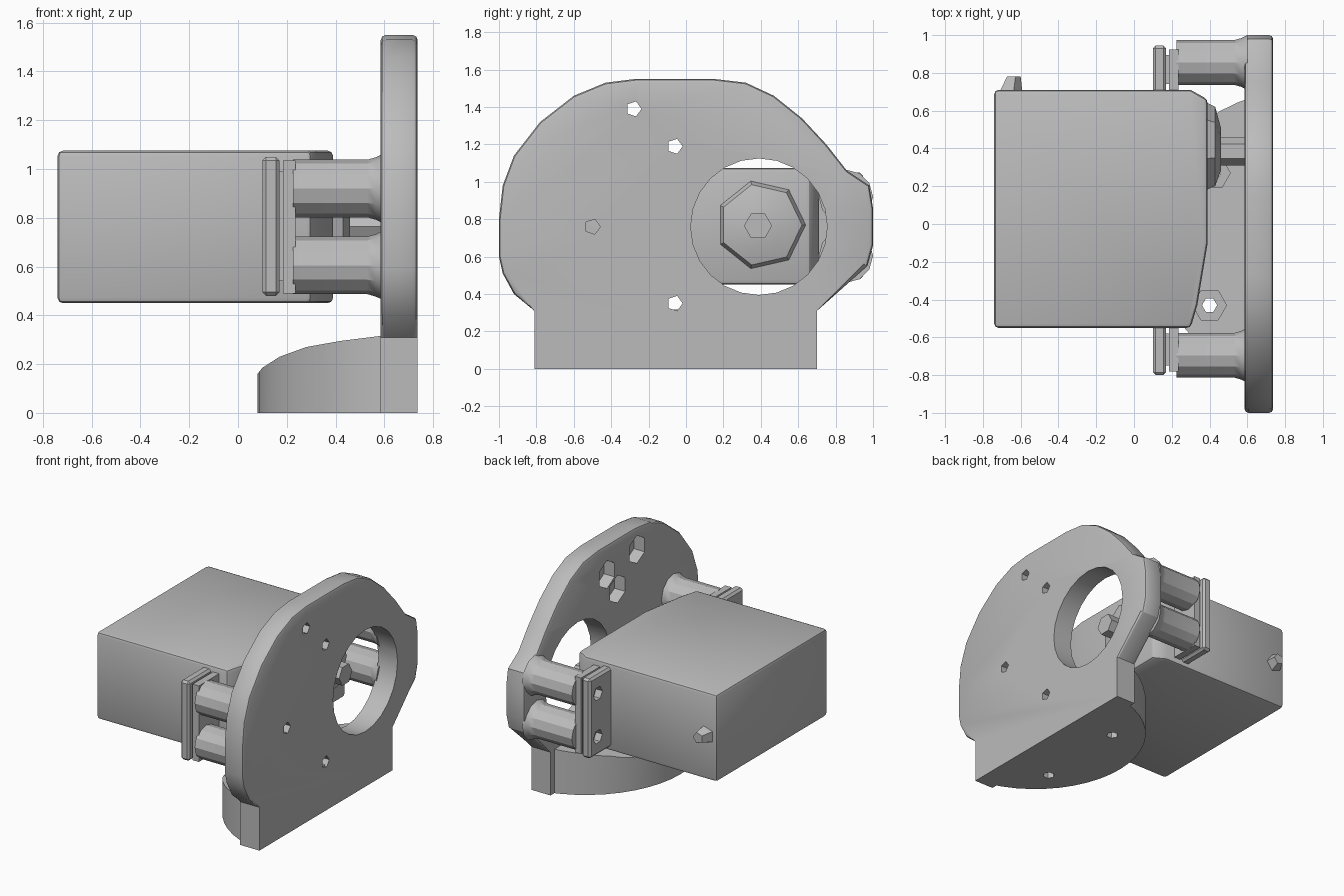
import bpy, bmesh, math
from mathutils import Vector

if "Cube" in bpy.data.objects:
    bpy.data.objects.remove(bpy.data.objects["Cube"])

grey = bpy.data.materials.new("plain_grey")
grey.use_nodes = True
COL = (0.5, 0.5, 0.5, 1)
grey.diffuse_color = COL
grey.node_tree.nodes["Principled BSDF"].inputs["Base Color"].default_value = COL

# How a profile point (a, b) and a depth d become a position, per extrusion axis
PLACE = {"x": lambda a, b, d: (d, a, b),
         "y": lambda a, b, d: (a, d, b),
         "z": lambda a, b, d: (a, b, d)}


def loft(name, rings, axis):
    """Closed solid through rings given as (points, depth)."""
    bm = bmesh.new()
    loops = [[bm.verts.new(PLACE[axis](a, b, d)) for a, b in pts] for pts, d in rings]
    n = len(loops[0])
    for low, high in zip(loops, loops[1:]):
        for i in range(n):
            j = (i + 1) % n
            bm.faces.new((low[i], low[j], high[j], high[i]))
    bm.faces.new(loops[0][::-1])
    bm.faces.new(loops[-1])
    bmesh.ops.recalc_face_normals(bm, faces=bm.faces)
    mesh = bpy.data.meshes.new(name)
    bm.to_mesh(mesh)
    bm.free()
    mesh.materials.append(grey)
    ob = bpy.data.objects.new(name, mesh)
    bpy.context.collection.objects.link(ob)
    return ob


def prism(name, pts, axis, lo, hi):
    return loft(name, [(pts, lo), (pts, hi)], axis)


def circle(a, b, r, n, turn=0.0):
    angles = [turn + math.tau * i / n for i in range(n)]
    return [(a + r * math.cos(t), b + r * math.sin(t)) for t in angles]


def rect(a0, a1, b0, b1):
    return [(a0, b0), (a1, b0), (a1, b1), (a0, b1)]


def apply_all(ob):
    bpy.ops.object.select_all(action="DESELECT")
    bpy.context.view_layer.objects.active = ob
    ob.select_set(True)
    for mod in list(ob.modifiers):
        bpy.ops.object.modifier_apply(modifier=mod.name)


def boolean(ob, cutter, operation="DIFFERENCE"):
    mod = ob.modifiers.new("cut", "BOOLEAN")
    mod.operation, mod.solver, mod.object = operation, "EXACT", cutter
    apply_all(ob)
    bpy.data.objects.remove(cutter)


def bevel(ob, width, rule=lambda e: True, segments=2):
    bm = bmesh.new()
    bm.from_mesh(ob.data)
    edges = [e for e in bm.edges if e.calc_face_angle(0) > 0.6 and rule(e)]
    bmesh.ops.bevel(bm, geom=edges, offset=width, segments=segments,
                    profile=0.5, affect="EDGES")
    bm.to_mesh(ob.data)
    bm.free()


def smooth(ob):
    apply_all(ob)
    bpy.ops.object.shade_smooth_by_angle(angle=math.radians(28))


# Upright mounting plate with a rounded outline
IN, OUT = 0.585, 0.737
outline = [(-0.81, 0), (0.70, 0), (0.70, 0.31), (0.97, 0.55), (1, 0.66), (1, 0.86),
           (0.98, 0.98), (0.86, 1.06), (0.75, 1.20), (0.62, 1.34), (0.47, 1.46),
           (0.32, 1.53), (0.15, 1.55), (-0.27, 1.55), (-0.43, 1.53), (-0.60, 1.46),
           (-0.78, 1.32), (-0.92, 1.14), (-0.98, 0.98), (-1, 0.80), (-1, 0.60),
           (-0.98, 0.51), (-0.92, 0.40), (-0.81, 0.31)]
plate = prism("mounting_plate", outline, "x", IN, OUT)
bevel(plate, 0.022, lambda e: min(v.co.z for v in e.verts) > 0.3
      and abs(e.verts[0].co.x - e.verts[1].co.x) < 0.01)
boolean(plate, prism("shaft_opening", circle(0.39, 0.76, 0.365, 24), "x", 0.4, 0.9))

# Screw holes with hexagonal nut pockets on the inner face
holes = [(-0.28, 1.39), (-0.06, 1.19), (-0.50, 0.76), (-0.06, 0.35)]
for y, z in holes:
    boolean(plate, prism("screw_hole", circle(y, z, 0.042, 5), "x", 0.4, 0.9))
for y, z in holes[:3] + [(0.06, 1.34)]:
    boolean(plate, prism("nut_pocket", circle(y, z, 0.1, 6, math.pi / 2), "x", 0.5, 0.67))
smooth(plate)

# Half-round foot whose top rises toward the plate
slope = [(0, 0), (0.72, 0), (0.72, 0.318), (0.58, 0.315), (0.42, 0.295),
         (0.28, 0.27), (0.17, 0.23), (0.10, 0.185), (0.08, 0.16), (0, 0.1)]
foot = prism("foot", slope, "y", -1, 1)
boolean(foot, prism("foot_outline", circle(0.835, -0.055, 0.755, 48), "z", -0.2, 0.6),
        "INTERSECT")
for x, y in [(0.40, -0.43), (0.42, 0.27)]:
    boolean(foot, prism("foot_hole", circle(x, y, 0.04, 6), "z", -0.1, 0.6))
    boolean(foot, prism("foot_pocket", circle(x, y, 0.09, 6), "z", 0.12, 0.6))
smooth(foot)

# Motor body, with the inner front corner slightly drawn in
body_plan = [(-0.74, -0.55), (0.30, -0.55), (0.335, -0.43), (0.39, -0.10),
             (0.39, 0.66), (0.30, 0.71), (-0.74, 0.71)]
body = prism("motor_body", body_plan, "z", 0.45, 1.075)
bevel(body, 0.022)
smooth(body)

# Output boss and shaft
boss = loft("output_boss", [(circle(0.40, 0.77, 0.25, 7), 0.37),
                            (circle(0.40, 0.77, 0.22, 7), 0.43),
                            (circle(0.39, 0.77, 0.12, 7), 0.46)], "x")
smooth(boss)
shaft = prism("output_shaft", circle(0.385, 0.765, 0.075, 6), "x", 0.42, 0.585)
smooth(shaft)

# Cable exit at the far end of the motor
loft("cable_exit", [(circle(-0.66, 0.77, 0.07, 5), 0.69),
                    (circle(-0.64, 0.77, 0.04, 5), 0.78)], "y")

# Mounting ears with screw slots, and the standoffs that hold them
for side, inner, outer, post in [("back", 0.69, 0.945, 0.855), ("front", -0.53, -0.80, -0.695)]:
    lo, hi = sorted((inner, outer))
    ear = prism(side + "_ear", rect(lo, hi, 0.48, 1.05), "x", 0.10, 0.17)
    pad = prism(side + "_ear_pad", rect(lo + 0.02, hi - 0.02, 0.49, 1.035), "x", 0.185, 0.235)
    bevel(ear, 0.015, segments=1)
    link = prism(side + "_ear_core", rect(lo + 0.05, hi - 0.05, 0.54, 0.99), "x", 0.16, 0.19)
    for z in (0.92, 0.61):
        boolean(ear, prism("ear_slot", circle(post, z, 0.05, 6), "x", 0, 0.15))
    for label, z in [("upper", 0.92), ("lower", 0.605)]:
        rings = [(0.118, 0.225), (0.118, 0.53), (0.128, 0.565), (0.145, 0.60)]
        rod = loft(side + "_" + label + "_standoff",
                   [(circle(post, z, r, 12), x) for r, x in rings], "x")
        smooth(rod)
